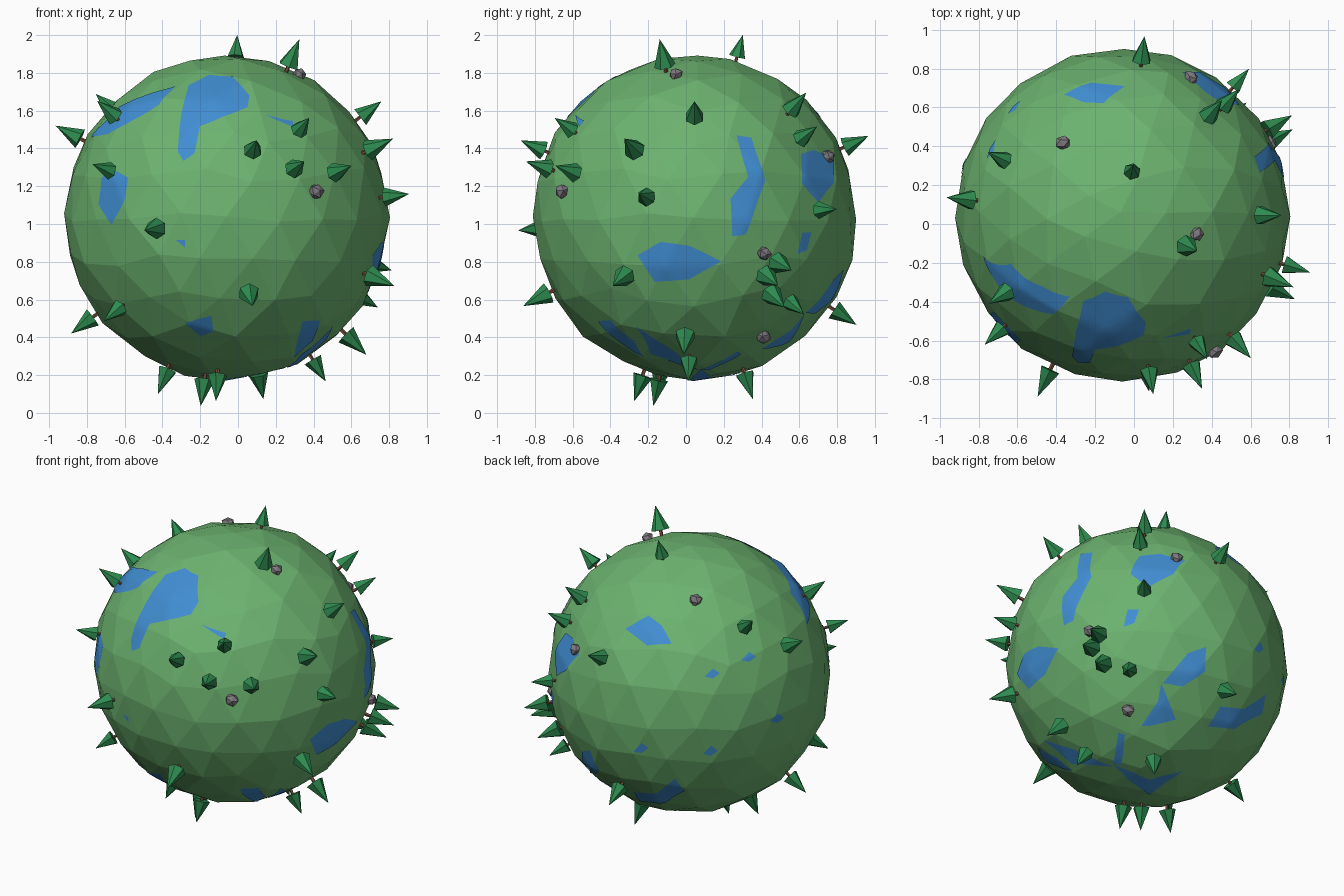
import bpy, bmesh, random
from math import radians, sin, cos, sqrt
from mathutils import Vector, noise
from mathutils.bvhtree import BVHTree

cube = bpy.data.objects.get("Cube")
if cube:
    bpy.data.objects.remove(cube, do_unlink=True)

random.seed(4)
CENTRE = Vector((-.06, .045, 1.035))
RADIUS = .86


def material(name, red, green, blue):
    mat = bpy.data.materials.new(name)
    mat.use_nodes = True
    mat.diffuse_color = (red, green, blue, 1)
    mat.node_tree.nodes["Principled BSDF"].inputs["Base Color"].default_value = (red, green, blue, 1)
    return mat


grass = material("grass green", .15, .45, .16)
water = material("water blue", .052, .27, .65)
leaf = material("leaf green", .027, .26, .08)
bark = material("bark brown", .19, .075, .045)
stone = material("stone grey", .21, .19, .21)


def mesh_from(bm, name, *materials):
    mesh = bpy.data.meshes.new(name)
    bm.to_mesh(mesh)
    bm.free()
    for mat in materials:
        mesh.materials.append(mat)
    return mesh


def add_object(name, mesh):
    obj = bpy.data.objects.new(name, mesh)
    bpy.context.collection.objects.link(obj)
    return obj


# Directions on the globe: each side is a flat map facing an azimuth and elevation
SIDES = {
    "front": (0, 0), "left": (90, 0), "top": (0, 90), "bottom": (0, -90),
    "back_right": (-145, 25), "back_left_low": (140, -29),
}


def direction(side, u, v, reach):
    """Unit vector for a point on a side's map; u and v are in hundredths."""
    azimuth, elevation = map(radians, SIDES[side])
    facing = Vector((cos(elevation) * sin(azimuth), -cos(elevation) * cos(azimuth), sin(elevation)))
    across = Vector((cos(azimuth), sin(azimuth), 0))
    upward = facing.cross(across)
    u, v = u / reach, v / reach
    depth = sqrt(max(0, 1 - u * u - v * v))
    return (across * u + upward * v + facing * depth).normalized()


# Faceted globe with gently uneven ground
bm = bmesh.new()
bmesh.ops.create_icosphere(bm, subdivisions=3, radius=RADIUS)
for vert in bm.verts:
    bump = noise.noise(vert.co * 4) * .012 + random.uniform(-.005, .005)
    slide = Vector([random.uniform(-.025, .025) for axis in range(3)])
    vert.co = (vert.co + slide).normalized() * (RADIUS + bump)
ground = BVHTree.FromBMesh(bm)
globe = add_object("globe", mesh_from(bm, "globe", grass))
globe.location = CENTRE


def ground_height(heading):
    return ground.ray_cast(Vector(), heading)[3] or RADIUS


# Lakes: outlines drawn on a side's map and draped over the ground
def lake(name, side, outline):
    bm = bmesh.new()
    bm.faces.new([bm.verts.new((u, v, 0)) for u, v in outline])
    bmesh.ops.triangulate(bm, faces=bm.faces[:])
    bmesh.ops.subdivide_edges(bm, edges=bm.edges[:], cuts=7, use_grid_fill=True)
    bmesh.ops.triangulate(bm, faces=bm.faces[:])
    for vert in bm.verts:
        heading = direction(side, vert.co.x, vert.co.y, 85)
        vert.co = heading * (ground_height(heading) + .004)
    bm.normal_update()
    for face in bm.faces:
        face.smooth = True
        if face.normal.dot(face.calc_center_median()) < 0:
            face.normal_flip()
    add_object(name, mesh_from(bm, name, water)).location = CENTRE


lake("great_lake", "front", [(-20, 70), (-9, 75), (3, 74), (12, 64), (11, 58), (-14, 48),
                             (-17, 34), (-23, 30), (-26, 35), (-24, 55)])
lake("long_lake", "front", [(-27, 69), (-41, 65), (-57, 58), (-71, 42), (-62, 44), (-35, 59)])
lake("west_lake", "front", [(-66, 21), (-59, 25), (-52, 21), (-54, 8), (-61, -4), (-68, 7)])
lake("sliver_pond", "front", [(20, 54), (35, 51), (35, 48)])
lake("south_pond", "front", [(-22, -55), (-8, -52), (-7, -60), (-14, -63)])
lake("south_lake", "front", [(40, -55), (49, -54), (45, -65), (35, -73)])
lake("tiny_pond", "front", [(-27, -12), (-22, -12), (-22, -16)])
lake("east_lake", "left", [(-30, -20), (-18, -13), (-3, -15), (14, -23), (-3, -33), (-21, -34)])
lake("bent_lake", "left", [(22, 43), (30, 42), (37, 19), (27, -9), (20, -10), (19, 10), (28, 21)])
lake("rock_lake", "left", [(57, 34), (64, 36), (73, 31), (73, 18), (66, 8), (57, 18)])
lake("east_pond", "left", [(57, -8), (62, -8), (59, -17), (54, -19)])
lake("upper_twin_lake", "back_left_low", [(25, 7), (36, 11), (35, -4), (22, -13), (10, -11)])
lake("lower_twin_lake", "back_left_low", [(9, -11), (18, -33), (2, -37), (-3, -37), (7, -22)])
lake("back_lake", "back_left_low", [(37, -37), (45, -25), (59, -26), (72, -17), (69, -29), (53, -38)])
lake("low_inlet", "back_left_low", [(-62, -44), (-46, -50), (-20, -61), (-45, -59)])
lake("low_channel", "back_left_low", [(-17, -41), (-13, -42), (-15, -60), (-20, -60)])
lake("low_lake", "back_left_low", [(-20, -60), (2, -69), (22, -63), (2, -77), (-10, -70)])
lake("north_lake", "back_right", [(-39, 26), (-25, 34), (-17, 28), (-11, 17), (-26, 16)])
for number, (u, v) in enumerate([(36, 9), (14, -1), (-29, -46), (13, -48), (53, -28)]):
    lake(f"back_pond_{number}", "back_right", [(u - 5, v - 2), (u, v + 3), (u + 4, v), (u, v - 3)])


# One tree mesh shared by every tree: thin trunk and six-sided crown
def cone(bm, sides, bottom, top, start, length, slot):
    made = bmesh.ops.create_cone(bm, cap_ends=True, segments=sides, radius1=bottom, radius2=top, depth=length)
    bmesh.ops.translate(bm, verts=made["verts"], vec=(0, 0, start + length / 2))
    for face in {face for vert in made["verts"] for face in vert.link_faces}:
        face.material_index = slot


bm = bmesh.new()
cone(bm, 5, .012, .01, -.03, .1, 1)
cone(bm, 6, .056, 0, .045, .15, 0)
tree_mesh = mesh_from(bm, "tree", leaf, bark)


def plant(name, mesh, heading, size, sink):
    obj = add_object(name, mesh)
    obj.location = CENTRE + heading * (ground_height(heading) - sink)
    obj.rotation_mode = 'QUATERNION'
    obj.rotation_quaternion = heading.to_track_quat('Z', 'Y')
    obj.scale = (size, size, size)


TREES = {
    "front": [(14, 36), (36, 26), (39, 47), (58, 24), (-38, -6), (12, -41), (-63, 25), (-60, 54), (-58, -49)],
    "left": [(0, 54), (-32, 36), (-26, 11), (-16, 82), (-37, -31), (-5, -63), (-3, -77), (44, -24),
             (38, -31), (41, -41), (52, -46), (68, 4), (58, 43), (52, 58)],
    "top": [(10, 81), (-62, 29), (-79, 8), (5, 23)],
    "bottom": [(17, -27), (-5, 28), (-32, 18), (-12, 19), (-72, 5), (0, -75)],
}
for side, places in TREES.items():
    for number, (u, v) in enumerate(places):
        size = random.uniform(.85, 1.05)
        if side == "bottom":
            size = .95
        elif (side, number) == ("top", 3):
            size = .8
        plant(f"{side}_tree_{number}", tree_mesh, direction(side, u, v, 90), size, .01)

# Small angular rocks half set into the ground
bm = bmesh.new()
bmesh.ops.create_icosphere(bm, subdivisions=1, radius=.042)
for vert in bm.verts:
    vert.co *= random.uniform(.88, 1.1)
rock_mesh = mesh_from(bm, "rock", stone)
ROCKS = {"front": [(48, 14)], "top": [(-31, 38), (36, 72), (39, -10)], "left": [(37, -19), (37, -64)]}
for side, places in ROCKS.items():
    for number, (u, v) in enumerate(places):
        plant(f"{side}_rock_{number}", rock_mesh, direction(side, u, v, 87), random.uniform(.85, 1.1), -.008)
